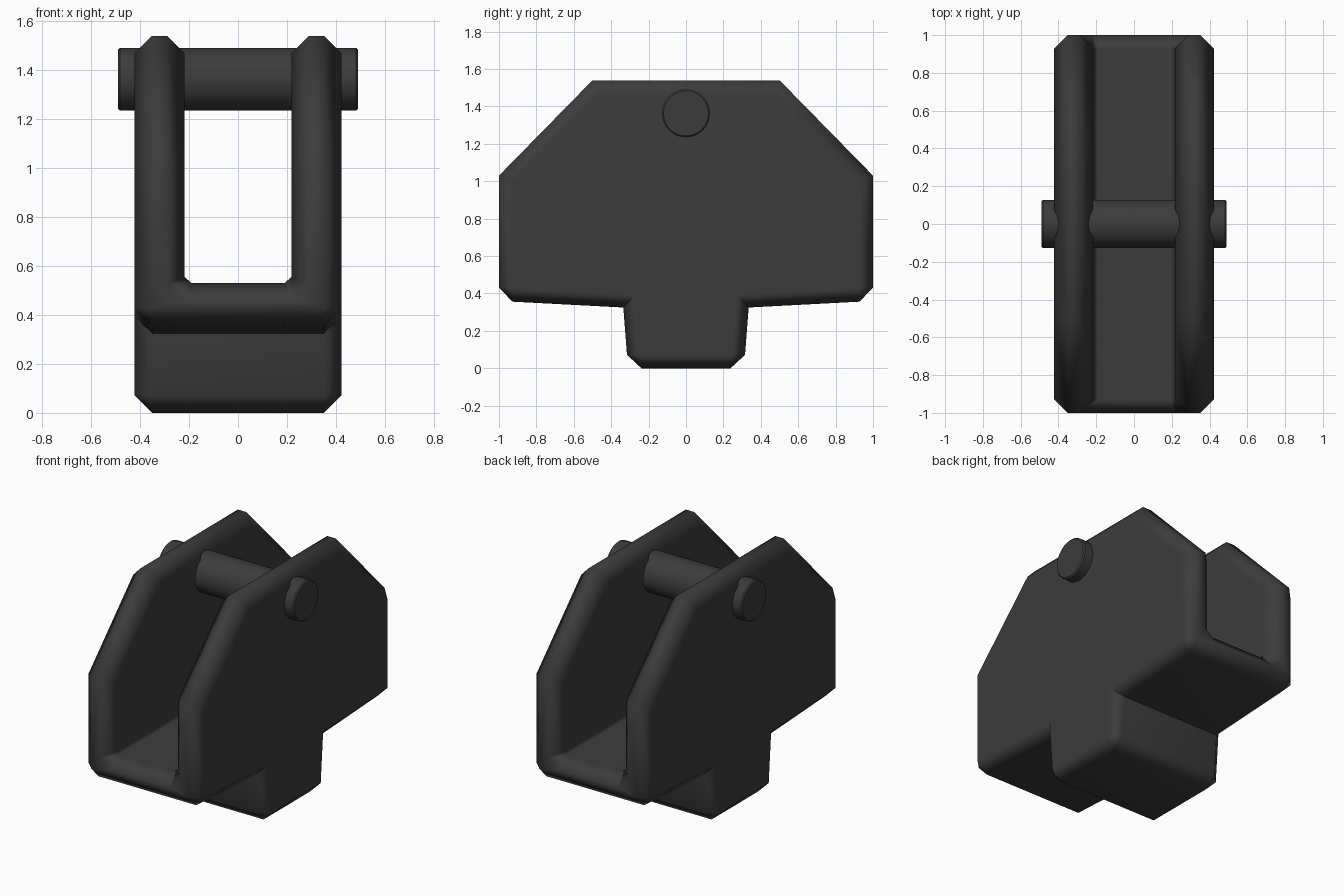
import bpy, bmesh, math

if "Cube" in bpy.data.objects:
    bpy.data.objects.remove(bpy.data.objects["Cube"])

dark = bpy.data.materials.new("dark_metal")
dark.diffuse_color = (0.045, 0.045, 0.045, 1)
dark.use_nodes = True
dark.node_tree.nodes["Principled BSDF"].inputs["Base Color"].default_value = dark.diffuse_color


def prism(name, points, half, to_xyz):
    """Extrude a closed 2D outline between -half and +half."""
    bm = bmesh.new()
    a = [bm.verts.new(to_xyz(u, v, -half)) for u, v in points]
    b = [bm.verts.new(to_xyz(u, v, half)) for u, v in points]
    bm.faces.new(a)
    bm.faces.new(b[::-1])
    n = len(points)
    for i in range(n):
        j = (i + 1) % n
        bm.faces.new((a[i], b[i], b[j], a[j]))
    bmesh.ops.recalc_face_normals(bm, faces=bm.faces)
    me = bpy.data.meshes.new(name)
    bm.to_mesh(me)
    bm.free()
    ob = bpy.data.objects.new(name, me)
    bpy.context.collection.objects.link(ob)
    return ob


def activate(ob):
    bpy.ops.object.select_all(action='DESELECT')
    ob.select_set(True)
    bpy.context.view_layer.objects.active = ob


def bevel_convex(ob, width, min_angle):
    """Chamfer only the outward edges sharper than min_angle."""
    bm = bmesh.new()
    bm.from_mesh(ob.data)
    bm.normal_update()
    edges = [e for e in bm.edges if len(e.link_faces) == 2
             and e.calc_face_angle_signed() > math.radians(min_angle)]
    bmesh.ops.bevel(bm, geom=edges, offset=width, offset_type='OFFSET',
                    segments=1, affect='EDGES', clamp_overlap=False)
    bm.to_mesh(ob.data)
    bm.free()


def finish(ob, angle):
    ob.data.materials.clear()
    ob.data.materials.append(dark)
    activate(ob)
    bpy.ops.object.shade_smooth_by_angle(angle=math.radians(angle))
    wn = ob.modifiers.new("weighted", 'WEIGHTED_NORMAL')
    wn.keep_sharp = True


# bracket: side outline, cut by a U-shaped slot, then chamfered
half_side = [(0.50, 1.54), (1.0, 1.03), (1.0, 0.36), (0.335, 0.325), (0.31, 0.0)]
outline = half_side + [(-y, z) for y, z in reversed(half_side)]
bracket = prism("clevis_bracket", outline, 0.423, lambda y, z, x: (x, y, z))

half_slot = [(0.218, 2.0), (0.218, 0.555), (0.19, 0.53)]
slot = prism("slot_cutter", half_slot + [(-x, z) for x, z in reversed(half_slot)],
             1.5, lambda x, z, y: (x, y, z))
slot.hide_render = True
cut = bracket.modifiers.new("slot", 'BOOLEAN')
cut.operation = 'DIFFERENCE'
cut.solver = 'EXACT'
cut.object = slot
activate(bracket)
bpy.ops.object.modifier_apply(modifier=cut.name)
bpy.data.objects.remove(slot)
bevel_convex(bracket, 0.072, 60)
finish(bracket, 50)

# cross pin through both cheeks
bpy.ops.mesh.primitive_cylinder_add(vertices=40, radius=0.128, depth=0.98,
                                    location=(0, 0, 1.363),
                                    rotation=(0, math.pi / 2, 0))
pin = bpy.context.object
pin.name = "cross_pin"
bevel_convex(pin, 0.008, 60)
finish(pin, 40)
